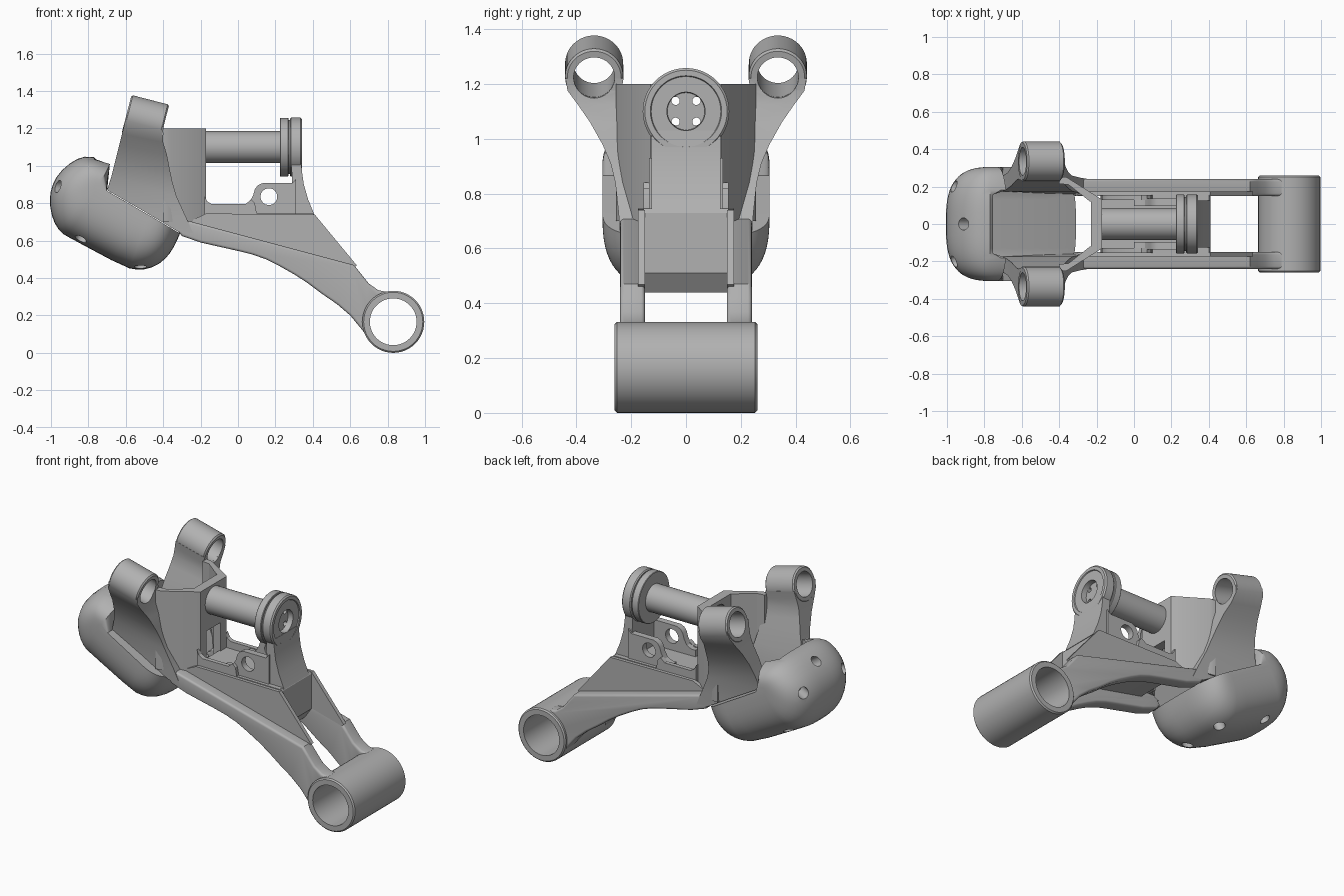
import bpy, bmesh, math
from mathutils import Vector

cube = bpy.data.objects.get("Cube")
if cube:
    bpy.data.objects.remove(cube, do_unlink=True)

GREY = (0.44, 0.44, 0.44, 1)
grey = bpy.data.materials.new("plain_grey")
grey.use_nodes = True
grey.diffuse_color = GREY
grey.node_tree.nodes["Principled BSDF"].inputs["Base Color"].default_value = GREY
SIDES = (("front", -1), ("rear", 1))


def activate(ob):
    bpy.ops.object.select_all(action='DESELECT')
    ob.select_set(True)
    bpy.context.view_layer.objects.active = ob


def rings_mesh(name, rings, loop=False, bevel=0):
    """Skin a list of closed rings of points."""
    bm = bmesh.new()
    rows = [[bm.verts.new(p) for p in ring] for ring in rings]
    pairs = list(zip(rows, rows[1:])) + ([(rows[-1], rows[0])] if loop else [])
    for a, b in pairs:
        for i in range(len(a)):
            j = (i + 1) % len(a)
            bm.faces.new((a[i], a[j], b[j], b[i]))
    if not loop:
        bm.faces.new(rows[0])
        bm.faces.new(rows[-1])
    bmesh.ops.remove_doubles(bm, verts=bm.verts, dist=1e-5)
    bmesh.ops.recalc_face_normals(bm, faces=bm.faces)
    me = bpy.data.meshes.new(name)
    bm.to_mesh(me)
    bm.free()
    me.materials.append(grey)
    ob = bpy.data.objects.new(name, me)
    bpy.context.collection.objects.link(ob)
    activate(ob)
    if bevel:
        mod = ob.modifiers.new("rounding", 'BEVEL')
        mod.width, mod.segments = bevel, 4
        mod.limit_method, mod.angle_limit = 'ANGLE', math.radians(60)
        bpy.ops.object.modifier_apply(modifier=mod.name)
    bpy.ops.object.shade_smooth_by_angle(angle=math.radians(32))
    return ob


def prism(name, pts, y0, y1, bevel=0):
    return rings_mesh(name, [[(x, y, z) for x, z in pts] for y in (y0, y1)], bevel=bevel)


def upright(name, pts, z0, z1):
    return rings_mesh(name, [[(x, y, z) for x, y in pts] for z in (z0, z1)])


def lathe(name, origin, axis, profile, ring=False, steps=48):
    """Turn (distance, radius) points about an axis."""
    axis = Vector(axis).normalized()
    u = axis.orthogonal().normalized()
    v = axis.cross(u)
    turn = [2 * math.pi * i / steps for i in range(steps)]
    rings = [[Vector(origin) + axis * s + (u * math.cos(a) + v * math.sin(a)) * r
              for a in turn] for s, r in profile]
    return rings_mesh(name, rings, loop=ring)


def tube(name, origin, axis, half, ro, ri, c=0.008):
    return lathe(name, origin, axis, [(-half, ri), (-half, ro - c), (c - half, ro),
                                      (half - c, ro), (half, ro - c), (half, ri)], True)


def drill(target, origin, axis, half, radius, steps=20):
    cutter = lathe("cutter", origin, axis, [(-half, radius), (half, radius)], steps=steps)
    cutter.hide_render = True
    activate(target)
    mod = target.modifiers.new("hole", 'BOOLEAN')
    mod.operation, mod.solver, mod.object = 'DIFFERENCE', 'EXACT', cutter
    bpy.ops.object.modifier_apply(modifier=mod.name)
    bpy.data.objects.remove(cutter, do_unlink=True)
    bpy.ops.object.shade_smooth_by_angle(angle=math.radians(32))


# Lower pivot barrel
tube("pivot_barrel", (0.83, 0, 0.166), (0, 1, 0), 0.26, 0.166, 0.125)

# Rounded buffer: an outline shrunk onto a slanted axis as it goes sideways
A, B = Vector((-0.744, 0.891)), Vector((-0.475, 0.736))


def on_axis(q):
    t = (q - A).dot(B - A) / (B - A).length_squared
    return A + (B - A) * min(max(t, 0), 1)


dome = [Vector(p) for p in (
    (-.68, 1.02), (-.80, 1.055), (-.88, 1.03), (-.96, .96), (-1, .88), (-1.008, .80),
    (-.99, .71), (-.95, .645), (-.9, .615), (-.6, .455), (-.52, .442), (-.44, .462),
    (-.375, .515), (-.335, .58), (-.31, .638))]
smooth = [dome[0]]
for p, q in zip(dome, dome[1:]):
    smooth += [p.lerp(q, .25), p.lerp(q, .75)]
outline = smooth + [dome[-1], Vector((-.475, .736)), Vector((-.70, .866))]
rings = []
for i in range(33):
    t = 0.03 + (math.pi - 0.06) * i / 32
    y = math.copysign(0.305 * abs(math.cos(t)) ** .68, math.cos(t))
    ring = []
    for n, q in enumerate(outline):
        p = on_axis(q) + (q - on_axis(q)) * math.sin(t) ** .68
        # The step above the flat seat is set back between the wings
        if abs(y) < .17 and (n < 3 or n == len(outline) - 1):
            p.x = min(p.x, -.755)
        ring.append((p.x, y, p.y))
    rings.append(ring)
buffer = rings_mesh("buffer", rings)
for x, y, z in ((-.96, .2, .89), (-.96, -.2, .89), (-.91, 0, 1.0), (-.84, .17, .61),
                (-.84, -.17, .61), (-.52, .14, .47), (-.52, -.14, .47)):
    c = on_axis(Vector((x, z)))
    drill(buffer, (x, y, z), (x - c.x, y * .6, z - c.y), 0.09, 0.033)

# Paired arms, webs, wings, lugs, ears and slanted walls
arm = [(-.33, .66), (-.28, .71), (.62, .47), (.66, .42), (.70, .37), (.75, .335),
       (.80, .325), (.757, .29), (.704, .237), (.685, .165), (.704, .08), (.67, .115),
       (.6, .2), (.53, .26), (.45, .315), (.37, .375), (.3, .42), (.22, .465), (.15, .5),
       (.08, .525), (0, .545), (-.2, .59), (-.3, .625)]
web = [(-.31, .68), (-.17, .745), (.41, .74), (.635, .468), (.60, .44), (.2, .5)]
ear = [(.0, .70), (.0, .79), (.03, .79), (.06, .805), (.08, .84), (.09, .875),
       (.105, .895), (.13, .907), (.29, .907), (.31, .93), (.31, .70)]
rail = [(-.18, .70), (-.18, .84), (-.165, .81), (-.14, .795), (.04, .795), (.07, .82),
        (.09, .80), (.10, .745), (.10, .70)]
# Wing rows: left x and z, right x and z, inner and outer y
wing = [(-.597, 1.27, -.395, 1.22, .228, .44), (-.607, 1.225, -.403, 1.175, .235, .432),
        (-.62, 1.17, -.40, 1.125, .24, .395), (-.635, 1.11, -.38, 1.06, .228, .35),
        (-.655, 1.03, -.365, .98, .205, .305), (-.675, .95, -.35, .91, .19, .275),
        (-.70, .87, -.33, .84, .175, .258), (-.50, .755, -.28, .73, .165, .246),
        (-.32, .648, -.24, .64, .16, .24)]
for side, k in SIDES:
    prism(side + "_arm", arm, k * .15, k * .24, bevel=.03)
    prism(side + "_web", web, k * .15, k * .175)
    lug_spot, lug_axis = (-.495, k * .335, 1.25), (.97, 0, -.25)
    tube(side + "_lug", lug_spot, lug_axis, .104, .106, .075)
    blade = rings_mesh(side + "_wing", [
        [(xl, k * yo, zl), (xr, k * yo, zr), (xr, k * yi, zr), (xl, k * yi, zl)]
        for xl, zl, xr, zr, yi, yo in wing])
    drill(blade, lug_spot, lug_axis, .2, .0755, 48)
    plate = prism(side + "_ear", ear, k * .095, k * .135)
    drill(plate, (.165, k * .115, .835), (0, 1, 0), .06, .045)
    prism(side + "_rail", rail, k * .128, k * .155)
    upright(side + "_slanted_wall", [(x, k * y) for x, y in (
        (-.17, .115), (-.17, .13), (-.36, .25), (-.40, .255),
        (-.40, .215), (-.35, .21), (-.235, .12))], .70, 1.2)
    # Post beside the slot under the front wall
    upright(side + "_post", [(-.22, k * .07), (-.17, k * .07), (-.17, k * .125),
                             (-.22, k * .125)], .68, .95)

# Cross wall holding the shaft
wall = upright("cross_wall", [(-.23, -.125), (-.17, -.125), (-.17, .125), (-.23, .125)], .93, 1.2)
drill(wall, (-.2, 0, 1.105), (1, 0, 0), .1, .07)

# Floor block between the arms
prism("floor_block", [(-.18, .75), (.40, .745), (.41, .73), (.41, .51), (.36, .44),
                      (.2, .58), (-.18, .66)], -.155, .155)

# Bracket under the flange
prism("flange_bracket", [(.285, 1.03), (.338, 1.03), (.342, .97), (.352, .9), (.375, .82),
                         (.41, .735), (.29, .735), (.29, .9)], -.125, .125)

# Shaft and flanges
tube("shaft", (.05, 0, 1.1), (1, 0, 0), .24, .085, .07, .002)
tube("inner_flange", (.247, 0, 1.1), (1, 0, 0), .023, .157, .08, .003)
tube("flange_groove", (.275, 0, 1.1), (1, 0, 0), .012, .145, .08, .001)
flange = lathe("outer_flange", (0, 0, 1.1), (1, 0, 0), [
    (.278, 0), (.278, .152), (.284, .158), (.334, .158), (.342, .15), (.342, .13),
    (.336, .127), (.336, .07), (.302, .068), (.302, 0)])
for dy in (-.038, .038):
    for dz in (-.038, .038):
        drill(flange, (.29, dy, 1.1 + dz), (1, 0, 0), .1, .015)
